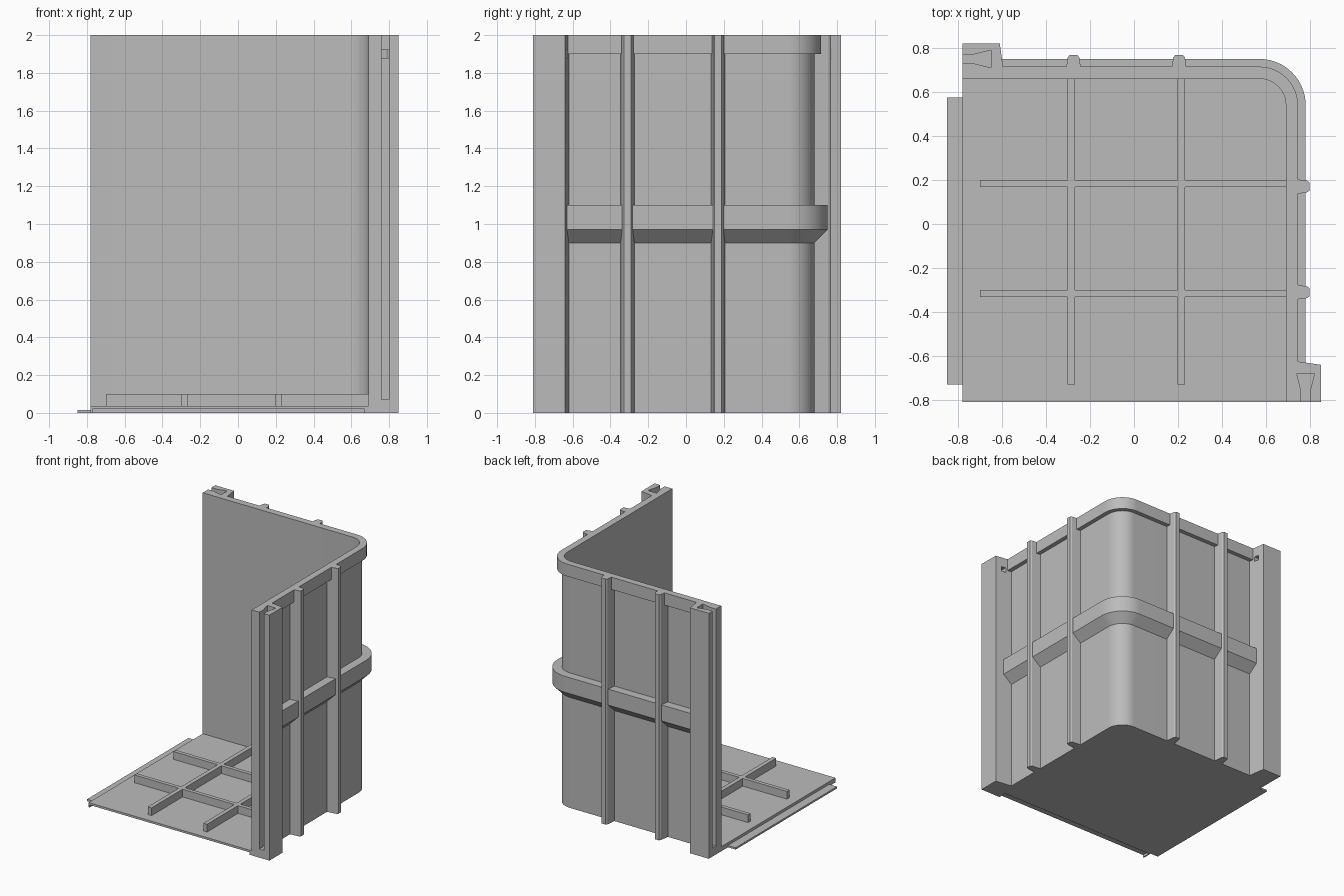
import bpy, bmesh, math

if "Cube" in bpy.data.objects:
    bpy.data.objects.remove(bpy.data.objects["Cube"])

grey = bpy.data.materials.new("plain grey")
grey.use_nodes = True
grey.diffuse_color = (0.5, 0.5, 0.5, 1)
grey.node_tree.nodes["Principled BSDF"].inputs["Base Color"].default_value = (0.5, 0.5, 0.5, 1)

# Centre of the rounded corner, and the open ends of the two walls
CX, CY = 0.57, 0.54
X_END, Y_END = -0.78, -0.81
HEIGHT = 2.0


def finish(name, bm):
    bmesh.ops.recalc_face_normals(bm, faces=bm.faces)
    mesh = bpy.data.meshes.new(name)
    bm.to_mesh(mesh)
    bm.free()
    mesh.materials.append(grey)
    obj = bpy.data.objects.new(name, mesh)
    bpy.context.collection.objects.link(obj)
    return obj


def prism(name, outline, z0, z1):
    """Extrude a plan outline from z0 up to z1."""
    bm = bmesh.new()
    low = [bm.verts.new((x, y, z0)) for x, y in outline]
    high = [bm.verts.new((x, y, z1)) for x, y in outline]
    bm.faces.new(low)
    bm.faces.new(high)
    n = len(outline)
    for i in range(n):
        j = (i + 1) % n
        bm.faces.new((low[i], low[j], high[j], high[i]))
    return finish(name, bm)


def box(name, x0, x1, y0, y1, z0, z1):
    return prism(name, [(x0, y0), (x1, y0), (x1, y1), (x0, y1)], z0, z1)


def wall_path(r, trim=0.0, steps=16):
    """Back wall, rounded corner, side wall, at distance r from the corner centre."""
    arc = [math.pi / 2 * (1 - i / steps) for i in range(steps + 1)]
    return ([(X_END + trim, CY + r)]
            + [(CX + r * math.cos(a), CY + r * math.sin(a)) for a in arc]
            + [(CX + r, Y_END + trim)])


def sweep(name, section, trim=0.0):
    """Carry an (offset, height) section along the walls."""
    bm = bmesh.new()
    rows = [[bm.verts.new((x, y, z)) for x, y in wall_path(r, trim)] for r, z in section]
    for k, a in enumerate(rows):
        b = rows[(k + 1) % len(rows)]
        for i in range(len(a) - 1):
            bm.faces.new((a[i], a[i + 1], b[i + 1], b[i]))
    for end in (0, -1):
        bm.faces.new([row[end] for row in rows])
    obj = finish(name, bm)
    smooth(obj)
    return obj


def select(obj):
    bpy.ops.object.select_all(action="DESELECT")
    obj.select_set(True)
    bpy.context.view_layer.objects.active = obj


def smooth(obj):
    select(obj)
    bpy.ops.object.shade_smooth_by_angle(angle=math.radians(30))


def cut(obj, cutter):
    cutter.hide_render = True
    mod = obj.modifiers.new("cut", "BOOLEAN")
    mod.operation = "DIFFERENCE"
    mod.solver = "EXACT"
    mod.object = cutter
    select(obj)
    bpy.ops.object.modifier_apply(modifier=mod.name)
    bpy.data.objects.remove(cutter)


# Plan positions from (distance along wall from its end, offset from corner centre)
def on_back(u, r):
    return X_END + u, CY + r


def on_side(u, r):
    return CX + r, Y_END + u


# Walls with their belt and top rim
sweep("wall", [(0.12, 0), (0.14, 0), (0.14, HEIGHT), (0.12, HEIGHT)])
sweep("belt", [(0.14, 0.90), (0.21, 0.97), (0.21, 1.10), (0.14, 1.10)], 0.16)
sweep("top_rim", [(0.14, 1.90), (0.175, 1.90), (0.175, HEIGHT), (0.14, HEIGHT)], 0.16)

# End posts with dovetail slots and a small locking hole, plus upright ribs
post = [(0, 0.14), (0, 0.28), (0.17, 0.28), (0.19, 0.14)]
slot = [(-0.05, 0.19), (0.05, 0.19), (0.13, 0.17), (0.13, 0.25), (0.05, 0.23), (-0.05, 0.23)]
hole = [(0.10, 0.19), (0.24, 0.19), (0.24, 0.23), (0.10, 0.23)]
rib = [(-0.037, 0.14), (-0.027, 0.215), (-0.018, 0.228),
       (0.018, 0.228), (0.027, 0.215), (0.037, 0.14)]

for side, place, rib_spots in (("back", on_back, (0.505, 0.985)),
                               ("side", on_side, (0.50, 0.98))):
    def plan(points, shift=0.0):
        return [place(u + shift, r) for u, r in points]

    body = prism(side + "_post", plan(post), 0, HEIGHT)
    cut(body, prism("slot_cutter", plan(slot), 0.07, HEIGHT + 0.1))
    cut(body, prism("hole_cutter", plan(hole), 1.88, 1.92))
    for n, spot in enumerate(rib_spots, 1):
        prism(f"{side}_rib_{n}", plan(rib, spot), 0, HEIGHT)

# Floor with a rebate under its front edge and a tongue on the open side
floor = prism("floor", wall_path(0.12) + [(X_END, Y_END)], 0, 0.037)
cut(floor, box("rebate_cutter", -0.77, 0.67, Y_END - 0.1, -0.74, -0.1, 0.02))
box("floor_tongue", -0.85, X_END, -0.73, 0.575, 0, 0.015)

# Crossing floor ribs
for n, x in enumerate((-0.285, 0.215), 1):
    box(f"floor_rib_long_{n}", x - 0.017, x + 0.017, -0.73, CY + 0.12, 0.03, 0.10)
for n, y in enumerate((-0.315, 0.185), 1):
    box(f"floor_rib_cross_{n}", -0.70, CX + 0.12, y - 0.016, y + 0.016, 0.03, 0.10)
